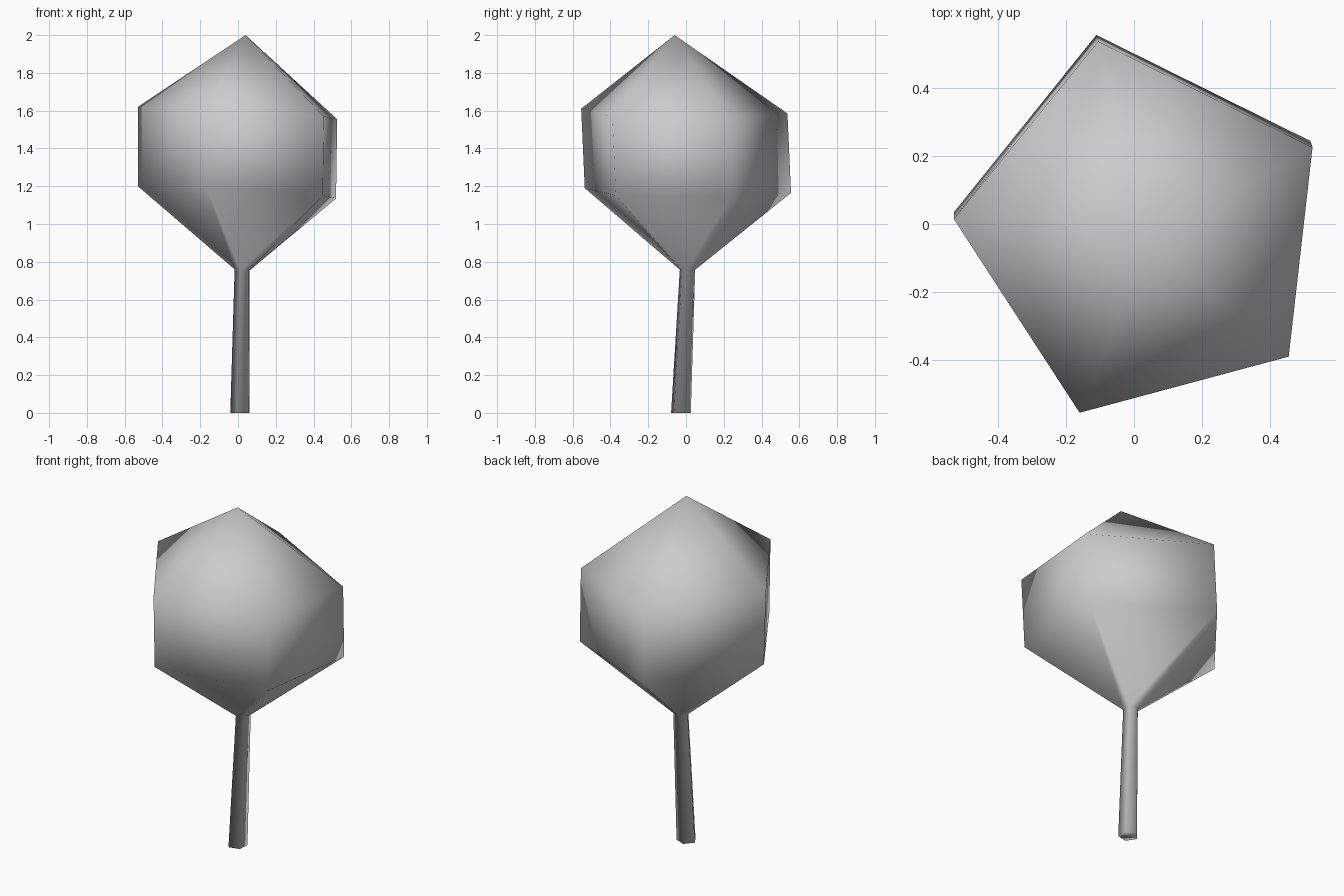
import bpy, bmesh, math

if "Cube" in bpy.data.objects:
    bpy.data.objects.remove(bpy.data.objects["Cube"])

grey = bpy.data.materials.new("plain grey")
grey.diffuse_color = (0.6, 0.6, 0.6, 1)
grey.use_nodes = True
grey.node_tree.nodes["Principled BSDF"].inputs["Base Color"].default_value = grey.diffuse_color

ANGLES = [math.radians(176 + 72 * i) for i in range(5)]


def small_ring(cx, cy, z, r, tilt):
    # pentagon section of the trunk, slightly leaning
    return [(cx + r * math.cos(a), cy + r * math.sin(a), z - tilt * math.cos(a))
            for a in ANGLES]


# trunk foot, trunk neck, lower crown and upper crown sections
foot = small_ring(0.014, -0.028, 0.0, 0.055, 0.0)
neck = small_ring(0.025, 0.007, 0.757, 0.043, 0.003)
upper = [(-0.53, 0.015, 1.62), (-0.16, -0.555, 1.61), (0.455, -0.39, 1.57),
         (0.525, 0.225, 1.555), (-0.105, 0.537, 1.585)]
lower = [(x - 0.006, y + 0.019, z - 0.42) for x, y, z in upper]
lower[0] = (-0.53, 0.034, 1.20)

# one continuous skin from foot to tip
bm = bmesh.new()
rings = [[bm.verts.new(p) for p in ring] for ring in (foot, neck, lower, upper)]
tip = bm.verts.new((0.04, -0.06, 2.0))
bm.faces.new(rings[0])
for a, b in zip(rings, rings[1:]):
    for i in range(5):
        j = (i + 1) % 5
        bm.faces.new((a[i], a[j], b[j], b[i]))
for i in range(5):
    bm.faces.new((rings[-1][i], rings[-1][(i + 1) % 5], tip))
bmesh.ops.recalc_face_normals(bm, faces=bm.faces)
for f in bm.faces:
    f.smooth = True

mesh = bpy.data.meshes.new("tree")
bm.to_mesh(mesh)
bm.free()
mesh.materials.append(grey)
bpy.context.collection.objects.link(bpy.data.objects.new("tree", mesh))
